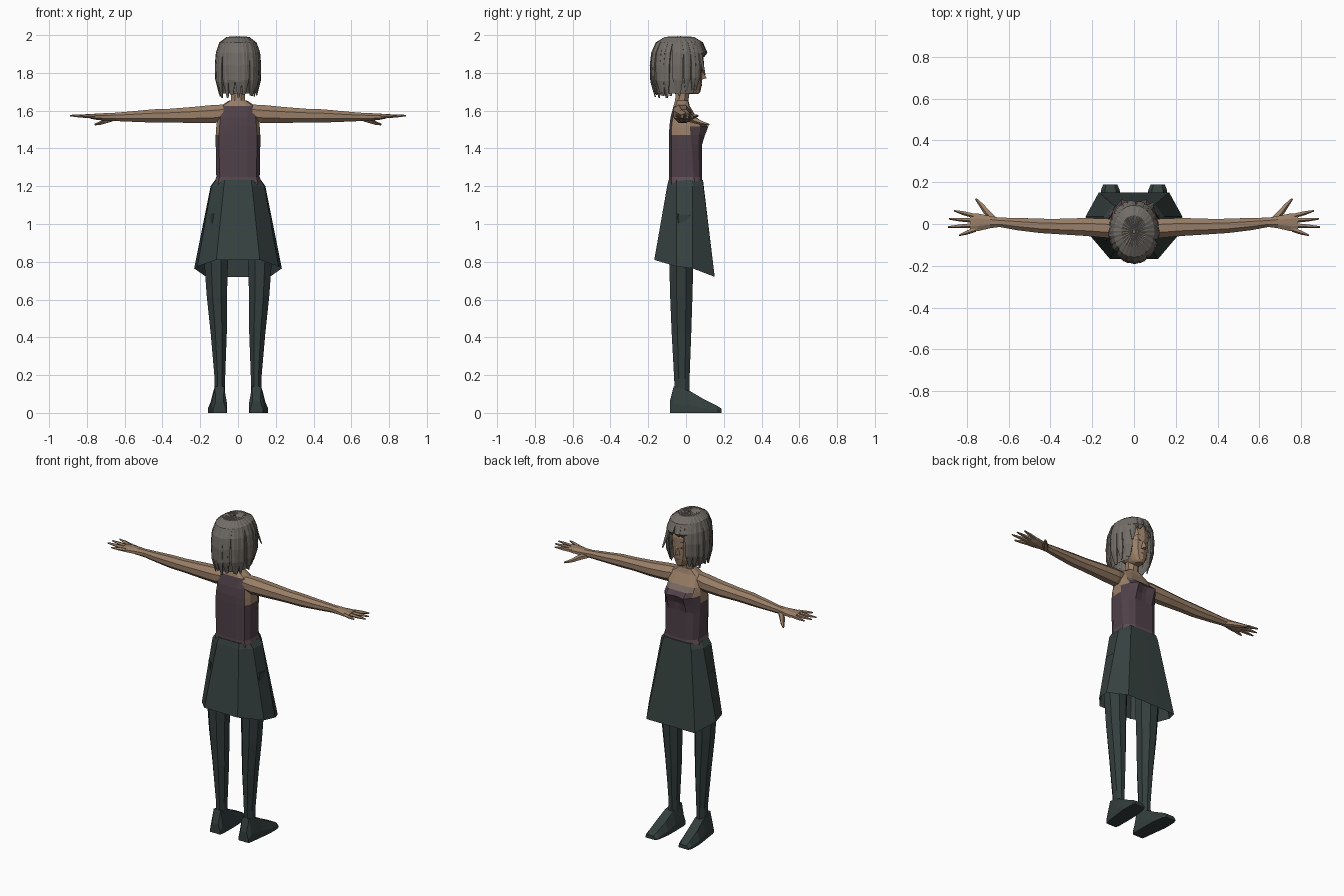
import bpy, math, random
from mathutils import Vector
from mathutils.bvhtree import BVHTree

if "Cube" in bpy.data.objects:
    bpy.data.objects.remove(bpy.data.objects["Cube"])

random.seed(4)


def material(name, rgb):
    m = bpy.data.materials.new(name)
    m.diffuse_color = (*rgb, 1)
    m.use_nodes = True
    m.node_tree.nodes["Principled BSDF"].inputs["Base Color"].default_value = m.diffuse_color
    return m


SKIN = material("skin", (0.32, 0.21, 0.135))
HAIR = material("grey hair", (0.17, 0.153, 0.135))
TOP = material("plum top", (0.078, 0.052, 0.064))
BAND = material("plum waistband", (0.115, 0.072, 0.085))
EDGE = material("taupe neckline", (0.18, 0.135, 0.115))
SKIRT = material("dark green skirt", (0.037, 0.054, 0.051))
TIGHTS = material("dark green tights", (0.033, 0.049, 0.047))
DARK = material("dark features", (0.035, 0.026, 0.022))
LIPS = material("lips", (0.19, 0.09, 0.07))


def build(name, verts, faces, mats, rule=None, mirror=False):
    me = bpy.data.meshes.new(name)
    me.from_pydata([tuple(v) for v in verts], [], faces)
    ob = bpy.data.objects.new(name, me)
    bpy.context.collection.objects.link(ob)
    for m in mats:
        me.materials.append(m)
    if rule:
        for p in me.polygons:
            p.material_index = rule(p.center, p.normal)
    if mirror:
        ob.modifiers.new("mirror", "MIRROR").use_mirror_merge = False
    return ob


def loft(name, rings, mats, rule=None, mirror=False, caps=(True, True)):
    """Skin a list of equal rings with quads; rings run anticlockwise about the path."""
    n = len(rings[0])
    verts = [v for r in rings for v in r]
    faces = [(i * n + j, i * n + (j + 1) % n, (i + 1) * n + (j + 1) % n, (i + 1) * n + j)
             for i in range(len(rings) - 1) for j in range(n)]
    if caps[0]:
        faces.append(tuple(reversed(range(n))))
    if caps[1]:
        faces.append(tuple(range(len(verts) - n, len(verts))))
    return build(name, verts, faces, mats, rule, mirror)


def tube(name, path, mat, n=6, side=None, mirror=False):
    """path: (point, half width, half height) along a bending limb or lock."""
    pts = [Vector(p[0]) for p in path]
    side = Vector(side) if side else Vector((0, 0, 1)).cross(pts[-1] - pts[0])
    side.normalize()
    rings = []
    for i, (_, w, h) in enumerate(path):
        t = (pts[min(i + 1, len(pts) - 1)] - pts[max(i - 1, 0)]).normalized()
        up = t.cross(side).normalized()
        rings.append([pts[i] + side * w * math.cos(a) + up * h * math.sin(a)
                      for a in (math.tau * (k + 0.5) / n for k in range(n))])
    return loft(name, rings, [mat], mirror=mirror)


def half_ring(pts):
    """Complete a back-to-front half outline of (x, y, z) by reflection."""
    return ([Vector(p) for p in pts]
            + [Vector((-x, y, z)) for x, y, z in reversed(pts)])


# Torso: z, half width, back y, front y at side, front y at bust, bust x
torso_rows = [
    (1.19, .125, -.085, .060, .085, .06), (1.225, .122, -.088, .060, .085, .06),
    (1.25, .115, -.090, .055, .085, .06), (1.42, .118, -.090, .045, .085, .06),
    (1.47, .118, -.090, .040, .100, .06), (1.515, .115, -.088, .035, .118, .06),
    (1.54, .112, -.085, .035, .085, .06), (1.565, .110, -.082, .035, .055, .06),
    (1.625, .092, -.066, .010, .020, .04), (1.655, .045, -.058, .005, .012, .02)]
torso = [half_ring([(.05 if z < 1.64 else .02, b, z), (w * .85, b + .012, z),
                    (w, b + .045, z), (w, fs - .015, z), (w * .82, fs + (f - fs) * .5, z),
                    (bx, f, z), (.015, f - (.012 if 1.45 < z < 1.53 else 0), z)])
         for z, w, b, fs, f, bx in torso_rows]


def torso_colour(c, n):
    if c.z < 1.25:
        return 1
    if c.z < 1.47 or (n.y < -.6 and c.z < 1.63):
        return 0
    if c.y > .045 and n.y > .1:
        return 0 if c.z < 1.535 else (3 if c.z < 1.56 else 2)
    return 2


loft("torso", torso, [TOP, BAND, SKIN, EDGE], torso_colour)

# Flared skirt with a hem that dips at the front
skirt_top = half_ring([(.07, -.092, 1.232), (.118, -.05, 1.232), (.122, .03, 1.232),
                       (.09, .088, 1.232), (.02, .09, 1.232)])
skirt_hip = half_ring([(.075, -.10, 1.20), (.14, -.05, 1.20), (.145, .035, 1.20),
                       (.10, .092, 1.20), (.02, .094, 1.20)])
skirt_hem = half_ring([(.115, -.168, .81), (.215, -.05, .775), (.232, .035, .765),
                       (.168, .152, .72), (.03, .152, .72)])
loft("skirt", [skirt_hem, skirt_hip, skirt_top], [SKIRT], caps=(False, True))

# Legs
tube("leg", [((.097, -.02, .09), .030, .042), ((.096, -.022, .18), .030, .044),
             ((.102, -.024, .42), .046, .056), ((.112, -.025, .62), .058, .064),
             ((.116, -.025, .80), .068, .069), ((.110, -.01, 1.05), .070, .075)],
     TIGHTS, n=8, side=(1, 0, 0), mirror=True)

# Feet: y, centre x, half width, top z
foot = []
for y, x, w, z in [(.188, .114, .034, .022), (.165, .113, .044, .038), (.09, .108, .050, .075),
                   (.022, .103, .046, .115), (-.065, .098, .040, .14), (-.086, .098, .034, .06)]:
    foot.append([Vector((x - w, y, 0)), Vector((x + w, y, 0)), Vector((x + w, y, z * .35)),
                 Vector((x + w * .6, y, z)), Vector((x - w * .6, y, z)),
                 Vector((x - w, y, z * .35))])
loft("foot", [list(reversed(r)) for r in foot], [TIGHTS], mirror=True)

# Arms running into flat palms
tube("arm", [((.075, -.025, 1.588), .045, .048), ((.13, -.020, 1.582), .050, .052),
             ((.24, -.014, 1.577), .046, .046), ((.36, -.012, 1.574), .040, .039),
             ((.45, -.009, 1.572), .037, .038), ((.56, 0, 1.569), .032, .030),
             ((.645, .008, 1.567), .024, .024), ((.69, .009, 1.567), .032, .022),
             ((.75, .008, 1.568), .046, .018), ((.785, .006, 1.570), .044, .012)],
     SKIN, n=8, side=(0, 1, 0), mirror=True)

# Fingers and thumb
for name, a, b in [("index_finger", (.765, .040), (.862, .064)),
                   ("middle_finger", (.77, .018), (.885, .025)),
                   ("ring_finger", (.77, -.006), (.890, -.014)),
                   ("little_finger", (.76, -.026), (.838, -.054))]:
    p, q = Vector((*a, 1.57)), Vector((*b, 1.574))
    tube(name, [(p, .012, .012), (p.lerp(q, .55), .010, .009), (q, .004, .004)],
         SKIN, n=5, mirror=True)
tube("thumb", [((.668, .018, 1.558), .018, .018), ((.705, .058, 1.545), .016, .015),
               ((.73, .09, 1.533), .012, .010), ((.757, .121, 1.527), .005, .005)],
     SKIN, n=5, mirror=True)

# Neck
tube("neck", [((0, -.027, 1.60), .050, .042), ((0, -.022, 1.66), .040, .038),
              ((0, -.012, 1.74), .040, .040)], SKIN, n=8, side=(1, 0, 0))

# Head: z, half width, back y, front y
head = []
for z, w, b, f in [(1.688, .022, .015, .066), (1.70, .036, -.03, .076), (1.73, .056, -.07, .082),
                   (1.77, .068, -.11, .086), (1.82, .075, -.13, .090), (1.87, .077, -.14, .092),
                   (1.92, .070, -.13, .080), (1.955, .045, -.09, .045)]:
    cy = (b + f) / 2
    head.append([Vector((w * math.copysign(abs(math.cos(a)) ** .8, math.cos(a)),
                         cy + (f - b) / 2 * math.sin(a), z))
                 for a in (math.tau * (k + .5) / 14 for k in range(14))])
head_ob = loft("head", head, [SKIN])
surface = BVHTree.FromPolygons([v.co[:] for v in head_ob.data.vertices],
                               [p.vertices[:] for p in head_ob.data.polygons])


# Face details: thin plates laid on the front of the head
def plate(name, outline, mat, mirror=False):
    verts = []
    for x, z in outline:
        hit = surface.ray_cast(Vector((x, 1, z)), Vector((0, -1, 0)))[0]
        verts.append(hit + Vector((0, .003, 0)))
    build(name, verts, [tuple(range(len(verts)))], [mat], mirror=mirror)


plate("eye", [(.018, 1.812), (.032, 1.806), (.050, 1.815), (.034, 1.824)], DARK, True)
plate("eyebrow", [(.014, 1.842), (.036, 1.849), (.054, 1.841), (.036, 1.855)], DARK, True)
plate("mouth", [(-.023, 1.738), (0, 1.729), (.023, 1.738), (.006, 1.744), (-.006, 1.744)], LIPS)
build("nose", [(-.007, .086, 1.82), (.007, .086, 1.82), (-.016, .082, 1.765),
               (.016, .082, 1.765), (0, .109, 1.772)],
      [(0, 4, 1), (0, 2, 4), (1, 4, 3), (2, 3, 4)], [SKIN])

# Hair: scalp shell left open at the face
PROFILE = [(.06, 1.985), (.50, 1.982), (.80, 1.956), (.95, 1.905), (1.0, 1.84),
           (.98, 1.76), (.86, 1.68)]


def hair_point(deg, r, z, grow=1.0):
    a = math.radians(deg)
    return Vector((.114 * r * grow * math.cos(a), -.035 + .148 * r * grow * math.sin(a), z))


COLS = 28
verts = [hair_point(360 * j / COLS, r, z + .01 * (z < 1.7), .95)
         for r, z in PROFILE for j in range(COLS)]
faces = [tuple(range(COLS))]
for i in range(len(PROFILE) - 1):
    for j in range(COLS):
        mid = 360 * (j + .5) / COLS
        if i < 3 or not 42 < mid < 136:
            k = (j + 1) % COLS
            faces.append((i * COLS + j, (i + 1) * COLS + j, (i + 1) * COLS + k, i * COLS + k))
build("hair_shell", verts, faces, [HAIR])


# Hair locks: tapered strips draped from crown to tip
def lock(name, deg, profile, drop=0, sweep=0, wide=.021):
    a = math.radians(deg)
    path = []
    for i, (r, z) in enumerate(profile):
        t = i / (len(profile) - 1)
        w = wide * min(1, .35 + 1.1 * r) * (.3 if t == 1 else 1)
        path.append((hair_point(deg + sweep * t, r, z + drop * t ** 3), w, .009 if t < 1 else .003))
    tube(name, path, HAIR, n=6, side=(-math.sin(a), math.cos(a), 0))


for i in range(21):
    deg = 138 + i * 13.2
    front = max(0, math.sin(math.radians(deg)))
    lock("hair_lock", deg, PROFILE, random.uniform(-.018, .012) + .045 * front,
         random.uniform(-7, 7))
# Short swept fringe rolling over the forehead
for i in range(7):
    lock("fringe_lock", 52 + i * 13, PROFILE[:4] + [(.88, 1.885)], 0, 8 if i > 2 else -8)
# Long lock beside one cheek and a flicked lock on the other
lock("cheek_lock", 124, PROFILE, .03, 6, .020)
lock("flick_lock", 56, PROFILE[:4] + [(1.02, 1.86), (1.22, 1.79)], 0, -8, .018)
